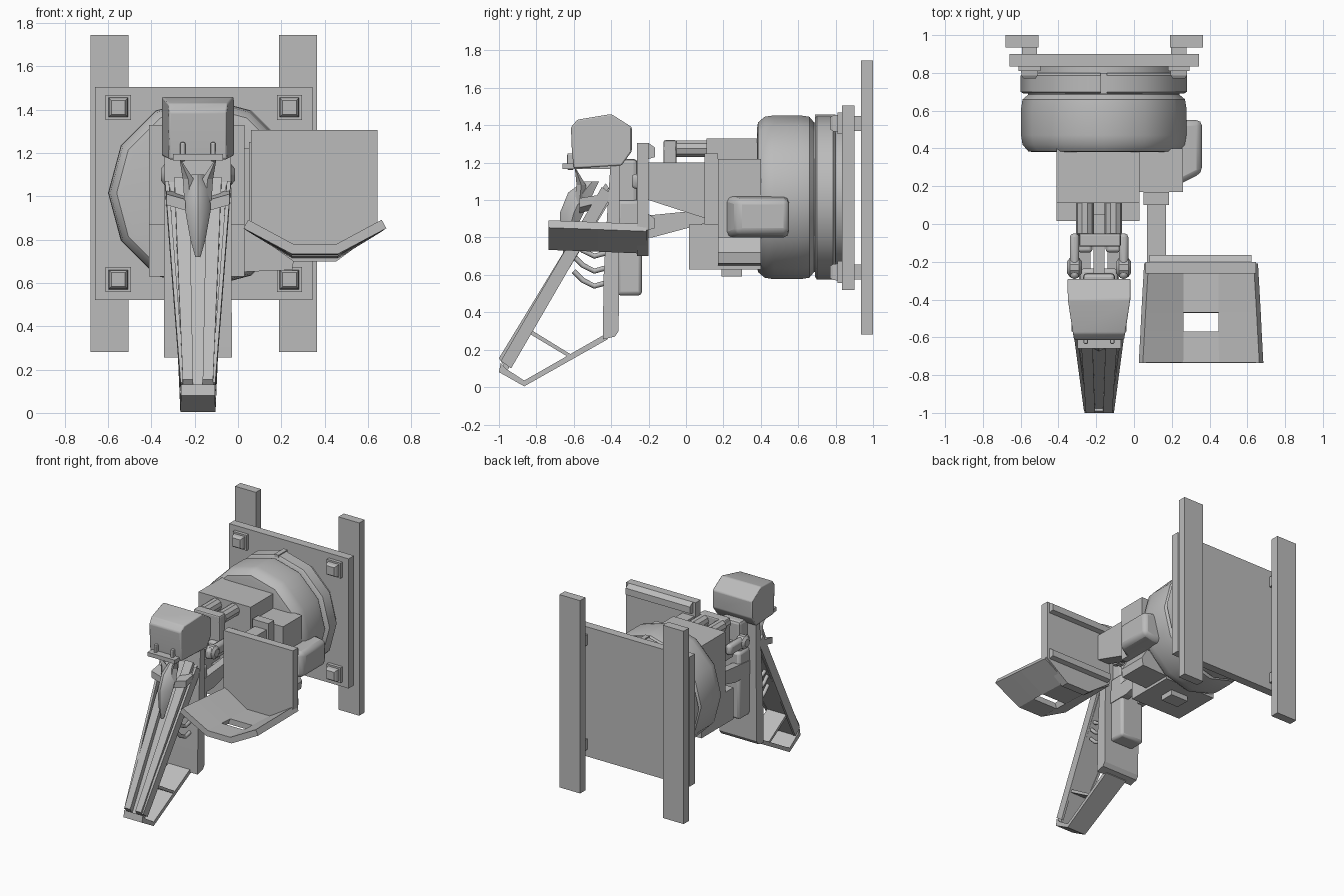
import bpy, bmesh, math
from mathutils import Vector

grey = bpy.data.materials.new("grey_paint")
grey.diffuse_color = (0.5, 0.5, 0.5, 1)
CX = -0.185  # centre line of the leg unit


def finish(name, bm, bevel=0, smooth=None, segments=2):
    bmesh.ops.recalc_face_normals(bm, faces=bm.faces)
    me = bpy.data.meshes.new(name)
    bm.to_mesh(me)
    bm.free()
    ob = bpy.data.objects.new(name, me)
    bpy.context.collection.objects.link(ob)
    me.materials.append(grey)
    if bevel:
        m = ob.modifiers.new("bevel", 'BEVEL')
        m.width, m.segments, m.limit_method = bevel, segments, 'ANGLE'
    if smooth:
        bpy.context.view_layer.objects.active = ob
        ob.select_set(True)
        bpy.ops.object.shade_smooth_by_angle(angle=math.radians(smooth))
        ob.select_set(False)
    return ob


def loft(name, rings, **kw):
    """Skin closed rings of equal length and cap both ends."""
    bm = bmesh.new()
    vs = [[bm.verts.new(p) for p in r] for r in rings]
    n = len(rings[0])
    for a, b in zip(vs, vs[1:]):
        for i in range(n):
            bm.faces.new((a[i], a[(i + 1) % n], b[(i + 1) % n], b[i]))
    bm.faces.new(vs[0])
    bm.faces.new(vs[-1])
    return finish(name, bm, **kw)


def box(name, x0, x1, y0, y1, z0, z1, **kw):
    return loft(name, [[(x0, y0, z), (x1, y0, z), (x1, y1, z), (x0, y1, z)] for z in (z0, z1)], **kw)


def side_prism(name, yz, half, cx=CX, **kw):
    """Side profile extruded across x; half(y, z) gives the half width."""
    return loft(name, [[(cx + s * half(y, z), y, z) for y, z in yz] for s in (-1, 1)], **kw)


def turned(name, prof, n, centre, axis='Y', **kw):
    """Polygonal solid from (position, radius) pairs along an axis."""
    rings = []
    for t, r in prof:
        ring = []
        for i in range(n):
            a = 2 * math.pi * i / n
            u, v = r * math.cos(a), r * math.sin(a)
            off = {'Y': (u, t, v), 'X': (t, u, v)}[axis]
            ring.append(Vector(centre) + Vector(off))
        rings.append(ring)
    return loft(name, rings, smooth=35, **kw)


def tube(name, pts, r, n=8):
    rings = []
    pts = [Vector(p) for p in pts]
    for i, p in enumerate(pts):
        d = pts[min(i + 1, len(pts) - 1)] - pts[max(i - 1, 0)]
        q = d.to_track_quat('Z', 'Y')
        rings.append([p + q @ Vector((r * math.cos(k * math.tau / n), r * math.sin(k * math.tau / n), 0))
                      for k in range(n)])
    return loft(name, rings, smooth=50)


# Wall mount: posts, plate, pads and bolts
for x0 in (-0.68, 0.19):
    box("wall_post", x0, x0 + 0.175, 0.935, 1.0, 0.28, 1.745)
box("mount_plate", -0.66, 0.345, 0.835, 0.90, 0.52, 1.505)
for x in (-0.553, 0.237):
    for z in (0.615, 1.41):
        box("spacer_pad", x - 0.04, x + 0.04, 0.90, 0.935, z - 0.04, z + 0.04)
        box("bolt_base", x - 0.058, x + 0.058, 0.81, 0.835, z - 0.058, z + 0.058)
        loft("bolt_head", [[(x + a * r, y, z + b * r) for a, b in ((-1, -1), (1, -1), (1, 1), (-1, 1))]
                           for y, r in ((0.81, 0.045), (0.785, 0.042), (0.77, 0.032))])

# Swivel drum and bearing ring
DC = (-0.16, 0, 1.015)
turned("bearing_core", [(0.66, 0.40), (0.836, 0.40)], 12, DC)
turned("bearing_ring", [(0.69, 0.425), (0.70, 0.44), (0.785, 0.44), (0.80, 0.42)], 12, DC)
turned("swivel_drum", [(0.38, 0.37), (0.385, 0.40), (0.42, 0.43), (0.47, 0.438),
                       (0.61, 0.438), (0.66, 0.43), (0.685, 0.40)], 12, DC)
box("ring_clasp", -0.178, -0.142, 0.69, 0.80, 1.43, 1.458)

# Gearbox housing in front of the drum
box("upper_housing", -0.41, 0.03, 0.11, 0.40, 0.86, 1.33)
box("lower_housing", -0.41, 0.03, 0.015, 0.40, 0.63, 0.87)
box("side_housing", 0.02, 0.26, 0.17, 0.40, 0.80, 1.22)
loft("lower_wedge", [[(0.0, y, 0.65), (0.25, y, 0.66), (0.26, y, 0.72), (0.2, y, 0.82), (0.0, y, 0.82)]
                     for y in (0.17, 0.40)])
box("drain_block", -0.25, -0.10, 0.19, 0.30, 0.59, 0.64)
loft("side_motor", [[(x, y0, z0), (x, 0.55, z0), (x, 0.55, z1), (x, y0, z1)] for x, y0, z0, z1 in
                    ((0.15, 0.20, 0.80, 1.02), (0.26, 0.22, 0.80, 1.02), (0.36, 0.27, 0.82, 1.005))],
     bevel=0.03, smooth=40)

# Seat arm
box("seat_arm_flange", 0.05, 0.185, 0.10, 0.17, 0.87, 1.25)
side_prism("seat_arm", [(-0.2, 1.0), (0.11, 0.90), (0.11, 1.20), (-0.2, 1.20)], lambda y, z: 0.05, cx=0.12)

# Seat: back panel, rear rails and dished pan with an opening
loft("seat_back", [[(x, y, z) for x, z in ((0.06, 1.305), (0.645, 1.305), (0.645, 0.84), (0.455, 0.70),
                                           (0.255, 0.70), (0.06, 0.84))] for y in (-0.262, -0.20)])
for z in (1.22, 0.84):
    side_prism("seat_back_rail", [(-0.2, z + 0.085), (-0.2, z), (-0.165, z + 0.01), (-0.165, z + 0.06)],
               lambda y, z: 0.27, cx=0.353)
bm = bmesh.new()
rows = []
for y, w, dz in ((-0.21, 0.29, -0.02), (-0.47, 0.305, -0.01), (-0.57, 0.31, -0.006), (-0.735, 0.319, 0)):
    rows.append([bm.verts.new((0.355 + x, y, z + dz)) for x, z in
                 ((-w, 0.872), (-0.1, 0.755), (0.1, 0.755), (w, 0.872))])
for j in range(3):
    for i in range(3):
        if (i, j) != (1, 1):
            bm.faces.new((rows[j][i], rows[j][i + 1], rows[j + 1][i + 1], rows[j + 1][i]))
pan = finish("seat_pan", bm)
sol = pan.modifiers.new("thickness", 'SOLIDIFY')
sol.thickness, sol.offset = 0.045, 0

# Links between the housing and the leg unit
for s in (-1, 1):
    x = CX + s * 0.075
    box("upper_link", x - 0.04, x + 0.04, -0.15, 0.13, 1.01, 1.13, bevel=0.015, smooth=40)
    turned("upper_piston", [(-0.12, 0.035), (-0.06, 0.035), (-0.05, 0.047), (0.12, 0.047)], 10, (x, 0, 1.275))
    side_prism("lower_link", [(-0.38, 0.80), (-0.18, 0.80), (0.12, 0.88), (0.12, 0.95), (-0.38, 0.90)],
               lambda y, z: 0.03, cx=x)
    x = CX + s * 0.13
    box("side_link", x - 0.025, x + 0.025, -0.29, -0.05, 1.06, 1.14, bevel=0.02, smooth=40)
    turned("pivot_joint", [(-0.04, 0.03), (-0.025, 0.05), (0.025, 0.05), (0.04, 0.03)], 10,
           (CX + s * 0.13, -0.23, 1.10), 'X')
box("link_cross_block", -0.29, -0.07, -0.12, -0.05, 1.02, 1.32, bevel=0.01)
box("centre_link", -0.215, -0.155, -0.38, 0.05, 1.0, 1.07)

# Leg unit: upright column and rear pack
side_prism("upright_column", [(-0.445, 0.255), (-0.38, 0.27), (-0.36, 0.30), (-0.355, 1.20), (-0.40, 1.25),
                              (-0.42, 0.95), (-0.44, 0.60)],
           lambda y, z: 0.158 - 0.004 * z, smooth=30)
box("rear_pack", -0.285, -0.085, -0.37, -0.235, 0.49, 1.0, bevel=0.02, smooth=40)
box("neck_block", -0.27, -0.10, -0.40, -0.26, 0.98, 1.22, bevel=0.02)


# Sloping skid frame, narrowing towards the toe
def skid(y, z):
    return 0.08 + 0.075 * max(0, min(1, (y + 0.97) / 0.53))


side_prism("skid_slope", [(-0.985, 0.10), (-0.955, 0.09), (-0.39, 1.02), (-0.415, 1.065)],
           lambda y, z: skid(y, z) * 0.85)
for s in (-1, 1):
    # raised twin rails with a groove between them
    loft("skid_rail", [[(CX + s * (c + a * h), y + dy, z + dz) for a, dy, dz in
                        ((-1, 0, 0), (1, 0, 0), (1, 0.03, -0.045), (-1, 0.03, -0.045))]
                       for y, z, c, h in ((-1.0, 0.155, 0.046, 0.024), (-0.43, 1.09, 0.075, 0.034))])
    loft("skid_edge", [[(CX + s * (w + a), y + b, z + c) for a, b, c in
                        ((-0.018, -0.02, 0.02), (0, -0.02, 0.02), (0, 0.035, -0.02), (-0.018, 0.035, -0.02))]
                       for y, z, w in ((-0.97, 0.12, 0.08), (-0.43, 1.05, 0.152))])
side_prism("skid_base", [(-1.0, 0.08), (-0.865, 0.004), (-0.42, 0.255), (-0.42, 0.29), (-0.865, 0.035),
                         (-0.965, 0.10), (-0.99, 0.13)], lambda y, z: 0.078 + 0.014 * (y + 1) / 0.57)
side_prism("skid_strut", [(-0.835, 0.31), (-0.845, 0.29), (-0.62, 0.155), (-0.60, 0.165)],
           lambda y, z: 0.08)
for s in (-1, 1):
    for z in (0.56, 0.64, 0.72):
        x = CX + s * 0.085
        tube("cable", [(x, -0.42, z), (x, -0.49, z - 0.02), (x, -0.55, z + 0.01), (x, -0.60, z + 0.06)], 0.014)

# Cowl over the leg unit
side_prism("cowl", [(-0.615, 1.39), (-0.58, 1.43), (-0.40, 1.46), (-0.29, 1.39), (-0.29, 1.26),
                    (-0.345, 1.185), (-0.60, 1.17), (-0.61, 1.26)],
           lambda y, z: 0.167 - 0.18 * max(0, -0.42 - y), bevel=0.008, smooth=40)
box("cowl_brow", -0.30, -0.07, -0.66, -0.36, 1.165, 1.195)
for s in (-1, 1):
    x = CX + s * 0.07
    box("cowl_peg", x - 0.012, x + 0.012, -0.635, -0.60, 1.16, 1.25, bevel=0.008)

# Pointed nose ornament with horns and side fins
loft("nose_body", [[(CX + a * w, y + b * d, z) for a, b in
                    ((-1, 0), (-0.5, -0.8), (0, -1), (0.5, -0.8), (1, 0), (0.5, 0.7), (-0.5, 0.7))]
                   for z, y, w, d in ((0.72, -0.645, 0.012, 0.012), (0.80, -0.635, 0.035, 0.035),
                                      (0.93, -0.60, 0.058, 0.075), (1.04, -0.55, 0.055, 0.08),
                                      (1.10, -0.50, 0.03, 0.05))], smooth=40)
for s in (-1, 1):
    loft("horn", [[(CX + s * (x + a * w), y + b * w, z) for a, b in ((-1, 0), (0, -1), (1, 0), (0, 1))]
                  for z, x, y, w in ((0.98, 0.035, -0.57, 0.028), (1.08, 0.045, -0.56, 0.025),
                                     (1.165, 0.08, -0.59, 0.004))])
    loft("side_fin", [[(CX + s * x, y, z) for y, z in
                       ((-0.57, z0), (-0.45, z0 + 0.03), (-0.45, z1), (-0.57, z1 - 0.02))]
                      for x, z0, z1 in ((0.04, 0.93, 1.0), (0.145, 0.96, 1.03))])
